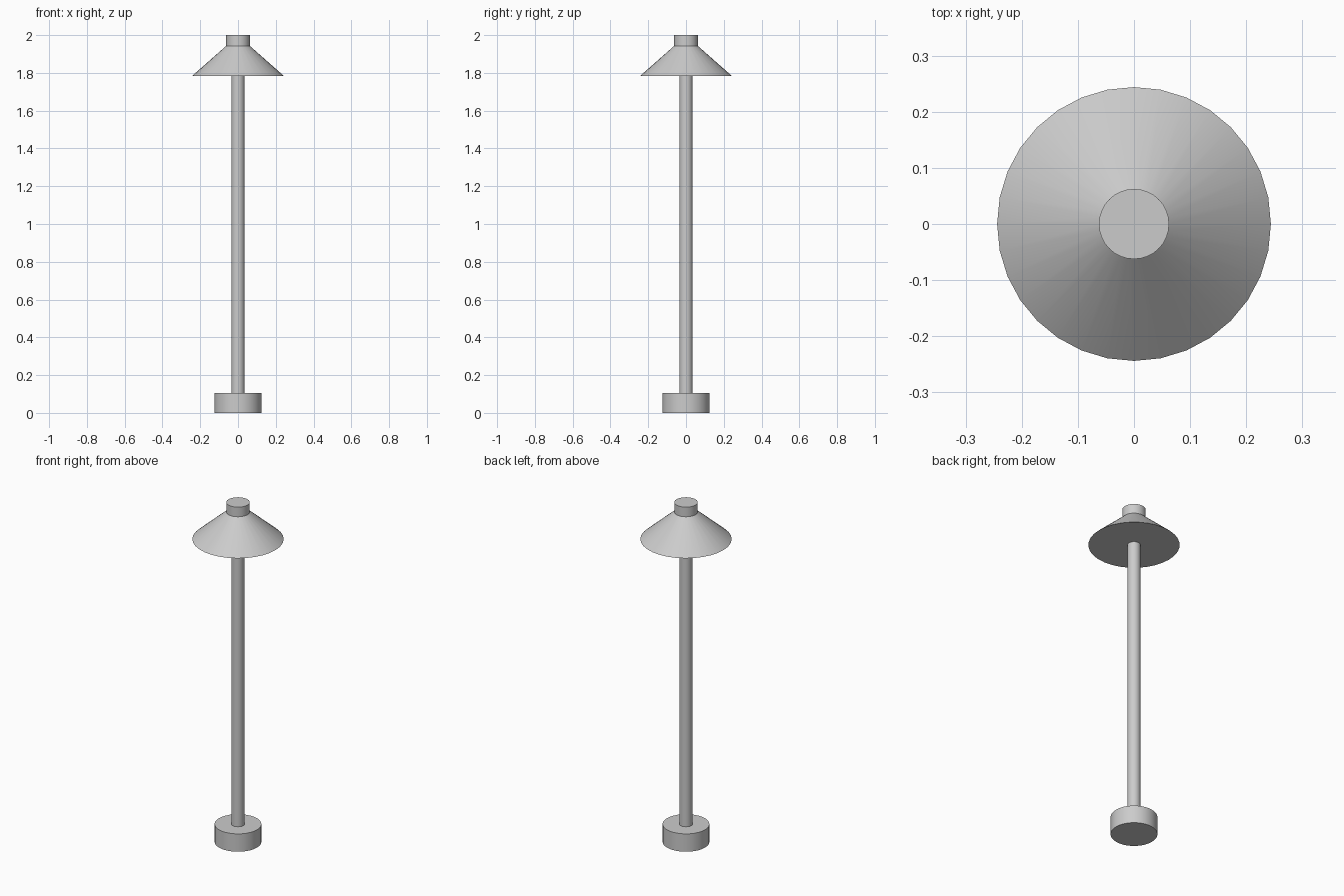
import bpy
import math

cube = bpy.data.objects.get("Cube")
if cube:
    bpy.data.objects.remove(cube, do_unlink=True)

# Single painted-metal colour
grey = bpy.data.materials.new("light grey metal")
grey.use_nodes = True
colour = (0.6, 0.6, 0.6, 1.0)
grey.diffuse_color = colour
grey.node_tree.nodes["Principled BSDF"].inputs["Base Color"].default_value = colour


def turned_part(name, r_bottom, r_top, z_bottom, z_top):
    """Closed 32-sided cylinder or cone frustum between two heights."""
    bpy.ops.mesh.primitive_cone_add(
        vertices=32, radius1=r_bottom, radius2=r_top, depth=z_top - z_bottom,
        location=(0, 0, (z_bottom + z_top) / 2))
    part = bpy.context.object
    part.name = name
    part.data.materials.append(grey)
    bpy.ops.object.shade_smooth_by_angle(angle=math.radians(30))
    return part


# Foot, post, flared shade and top cap
turned_part("base", 0.125, 0.125, 0.0, 0.105)
turned_part("post", 0.035, 0.035, 0.105, 1.783)
turned_part("lamp_shade", 0.244, 0.0625, 1.783, 1.943)
turned_part("top_cap", 0.0625, 0.0625, 1.943, 2.0)
